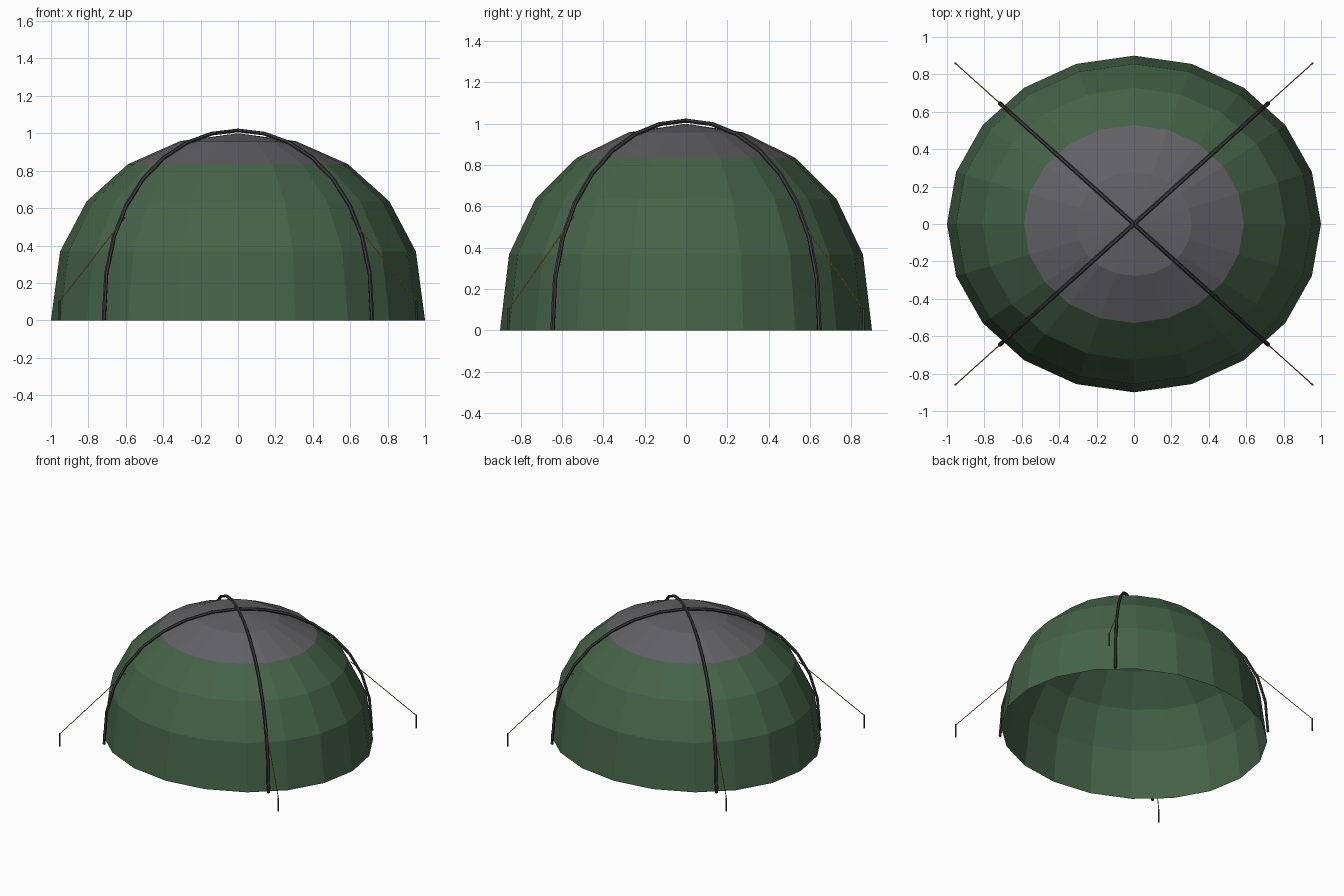
import bpy, bmesh, math
from mathutils import Vector

if "Cube" in bpy.data.objects:
    bpy.data.objects.remove(bpy.data.objects["Cube"])

RX, RY, POW = 1.0, 0.9, 0.85      # dome radii and profile bulge


def mat(name, col):
    m = bpy.data.materials.new(name)
    m.diffuse_color = (*col, 1)
    m.use_nodes = True
    m.node_tree.nodes["Principled BSDF"].inputs["Base Color"].default_value = m.diffuse_color
    return m


GREEN = mat("green_fabric", (0.06, 0.125, 0.065))
GREY = mat("grey_fabric", (0.12, 0.12, 0.13))
DARK = mat("dark_pole", (0.045, 0.045, 0.05))
STEEL = mat("peg_metal", (0.07, 0.07, 0.075))
ORANGE = mat("orange_cord", (0.6, 0.25, 0.04))


def dome_point(az, el, s=1.0):
    c = max(0.0, math.cos(el)) * s
    return Vector((RX * c * math.cos(az), RY * c * math.sin(az),
                   s * max(0.0, math.sin(el)) ** POW))


def make(name, bm, mats):
    me = bpy.data.meshes.new(name)
    bm.to_mesh(me)
    bm.free()
    for m in mats:
        me.materials.append(m)
    ob = bpy.data.objects.new(name, me)
    bpy.context.collection.objects.link(ob)
    return ob


def tube(name, pts, r, sides, m, side_axis):
    """Sweep a polygon along a planar path; side_axis is normal to the path plane."""
    bm = bmesh.new()
    rings = []
    for i, p in enumerate(pts):
        t = (pts[min(i + 1, len(pts) - 1)] - pts[max(i - 1, 0)]).normalized()
        n = t.cross(side_axis).normalized()
        rings.append([bm.verts.new(p + r * (math.cos(a) * side_axis + math.sin(a) * n))
                      for a in (2 * math.pi * k / sides for k in range(sides))])
    for a, b in zip(rings, rings[1:]):
        for k in range(sides):
            j = (k + 1) % sides
            bm.faces.new((a[k], a[j], b[j], b[k]))
    bm.faces.new(rings[0])
    bm.faces.new(rings[-1])
    bmesh.ops.recalc_face_normals(bm, faces=bm.faces)
    return make(name, bm, [m])


# Open-bottomed fabric dome, grey above the third ring
SEG, RINGS = 20, 5
bm = bmesh.new()
rows = [[bm.verts.new(dome_point(2 * math.pi * k / SEG, math.pi / 2 * i / RINGS))
         for k in range(SEG)] for i in range(RINGS)]
top = bm.verts.new((0, 0, 1))
for i in range(RINGS):
    for k in range(SEG):
        j = (k + 1) % SEG
        if i < RINGS - 1:
            f = bm.faces.new((rows[i][k], rows[i][j], rows[i + 1][j], rows[i + 1][k]))
        else:
            f = bm.faces.new((rows[i][k], rows[i][j], top))
        f.material_index = 1 if i >= 3 else 0
make("tent_dome", bm, [GREEN, GREY])

# Two crossing arched poles
for n, sy in (("a", 1), ("b", -1)):
    pts = []
    for i in range(17):
        el = math.pi * i / 16
        p = dome_point(sy * math.pi / 4, min(el, math.pi - el), 1.015)
        if i > 8:
            p.x, p.y = -p.x, -p.y
        pts.append(p)
    side = Vector((-RY * sy, RX, 0)).normalized()
    tube("arch_pole_" + n, pts, 0.011, 6, DARK, side)

# Guy lines and pegs at the four corners
for sx, nx in ((1, "right"), (-1, "left")):
    for sy, ny in ((1, "back"), (-1, "front")):
        d = Vector((sx * RX, sy * RY, 0)) * math.sqrt(0.5)
        side = Vector((-d.y, d.x, 0)).normalized()
        foot = d * 1.35
        up = Vector((0, 0, 1))
        tube(f"guy_line_{ny}_{nx}", [d * 0.855 + up * 0.55, foot + up * 0.1],
             0.003, 4, ORANGE, side)
        tube(f"peg_{ny}_{nx}", [foot, foot + up * 0.105], 0.006, 6, STEEL, side)
